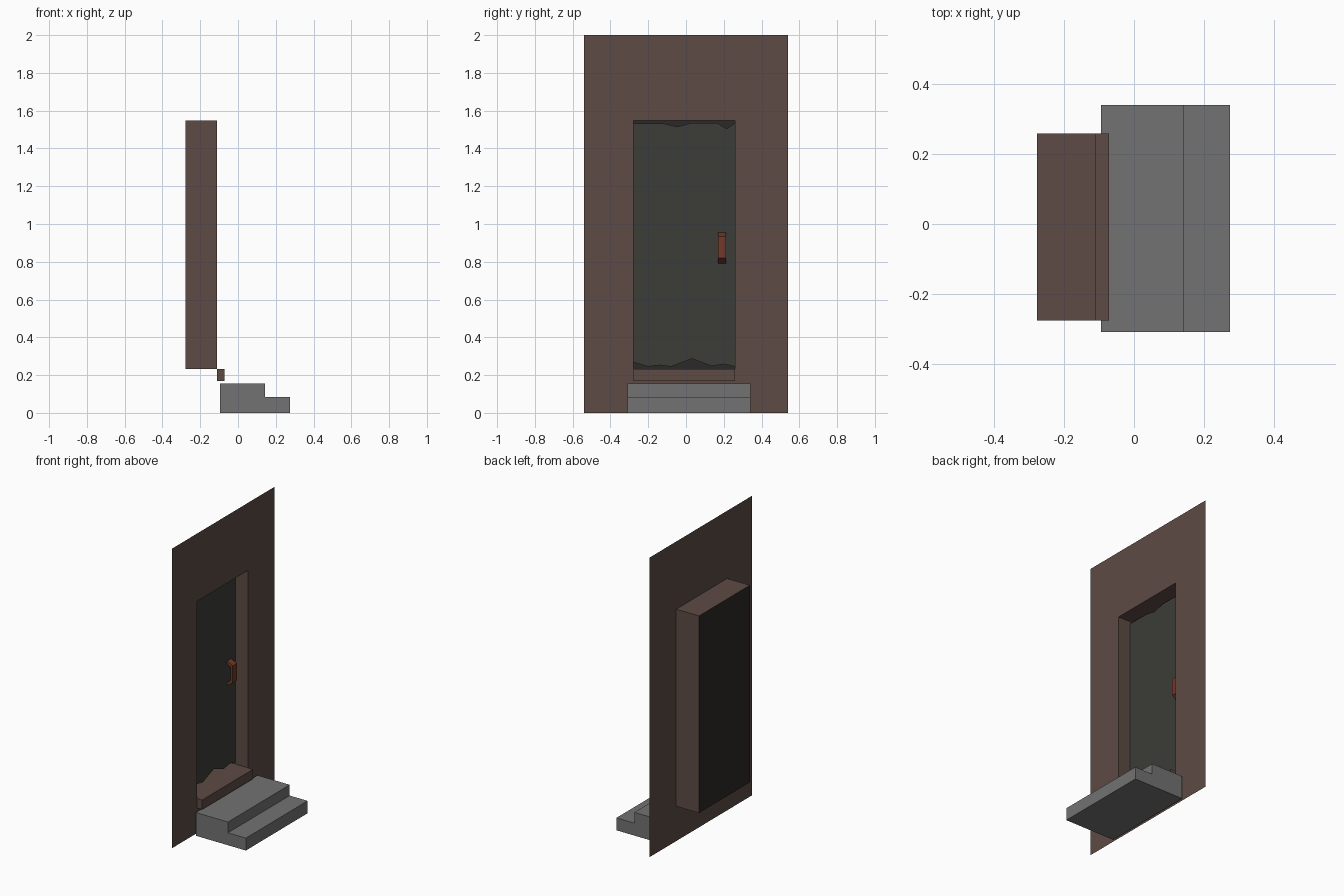
import bpy, bmesh

if "Cube" in bpy.data.objects:
    bpy.data.objects.remove(bpy.data.objects["Cube"])

def material(name, rgb):
    m = bpy.data.materials.new(name)
    m.diffuse_color = (*rgb, 1)
    m.use_nodes = True
    m.node_tree.nodes["Principled BSDF"].inputs["Base Color"].default_value = m.diffuse_color
    return m

def finish(name, bm, mat):
    me = bpy.data.meshes.new(name)
    bm.to_mesh(me)
    bm.free()
    ob = bpy.data.objects.new(name, me)
    bpy.context.collection.objects.link(ob)
    me.materials.append(mat)
    return ob

def prism(name, profile, y0, y1, mat):
    """Extrude an x-z profile along y."""
    bm = bmesh.new()
    face = bm.faces.new([bm.verts.new((x, y0, z)) for x, z in profile])
    ext = bmesh.ops.extrude_face_region(bm, geom=[face])
    moved = [v for v in ext["geom"] if isinstance(v, bmesh.types.BMVert)]
    bmesh.ops.translate(bm, verts=moved, vec=(0, y1 - y0, 0))
    bmesh.ops.recalc_face_normals(bm, faces=bm.faces)
    return finish(name, bm, mat)

def sheet(name, x, outline, mat):
    """Flat y-z polygon facing +x."""
    bm = bmesh.new()
    bm.faces.new([bm.verts.new((x, y, z)) for y, z in outline])
    return finish(name, bm, mat)

def rect(y0, y1, z0, z1):
    return [(y0, z0), (y1, z0), (y1, z1), (y0, z1)]

brown = material("brown_plaster", (0.11, 0.07, 0.058))
stone = material("grey_stone", (0.17, 0.17, 0.17))
dark = material("dark_door", (0.045, 0.045, 0.04))
black = material("dark_backing", (0.025, 0.022, 0.021))
rust = material("rusty_metal", (0.17, 0.04, 0.022))

WALL_X, BACK_X, DOOR_X = -0.11, -0.278, -0.20
Y0, Y1, Z0, Z1 = -0.277, 0.26, 0.232, 1.548

# wall sheet with a doorway and its recessed lining
bm = bmesh.new()
rings = [[bm.verts.new((x, y, z)) for y, z in r] for x, r in (
    (WALL_X, rect(-0.541, 0.541, 0, 2)),
    (WALL_X, rect(Y0, Y1, Z0, Z1)),
    (BACK_X, rect(Y0, Y1, Z0, Z1)))]
for a, b in zip(rings, rings[1:]):
    for i in range(4):
        j = (i + 1) % 4
        bm.faces.new((a[i], a[j], b[j], b[i]))
finish("wall", bm, brown)

# dark panel closing the back of the recess
sheet("recess_back", BACK_X, rect(Y0, Y1, Z0, Z1), black)

# door with worn top and bottom edges
bottom = [(Y0, 0.268), (-0.2, 0.245), (-0.14, 0.253), (-0.08, 0.245),
          (0.03, 0.287), (0.135, 0.248), (0.2, 0.258), (Y1, 0.245)]
top = [(Y1, 1.535), (0.215, 1.505), (0.165, 1.535), (0.03, 1.535),
       (-0.045, 1.515), (-0.12, 1.532), (Y0, 1.532)]
sheet("door", DOOR_X, bottom + top, dark)

# door pull, a bracket with sloping ends
h = DOOR_X
prism("door_handle", [(h, 0.955), (h + 0.042, 0.935), (h + 0.042, 0.82), (h, 0.79),
                      (h, 0.812), (h + 0.027, 0.832), (h + 0.027, 0.92), (h, 0.932)],
      0.17, 0.213, rust)

# threshold under the doorway
prism("door_sill", [(WALL_X, 0.168), (-0.071, 0.168), (-0.071, Z0), (WALL_X, Z0)],
      Y0, Y1, brown)

# two stone steps
prism("steps", [(-0.095, 0), (0.275, 0), (0.275, 0.083), (0.143, 0.083),
                (0.143, 0.155), (-0.095, 0.155)], -0.31, 0.341, stone)
